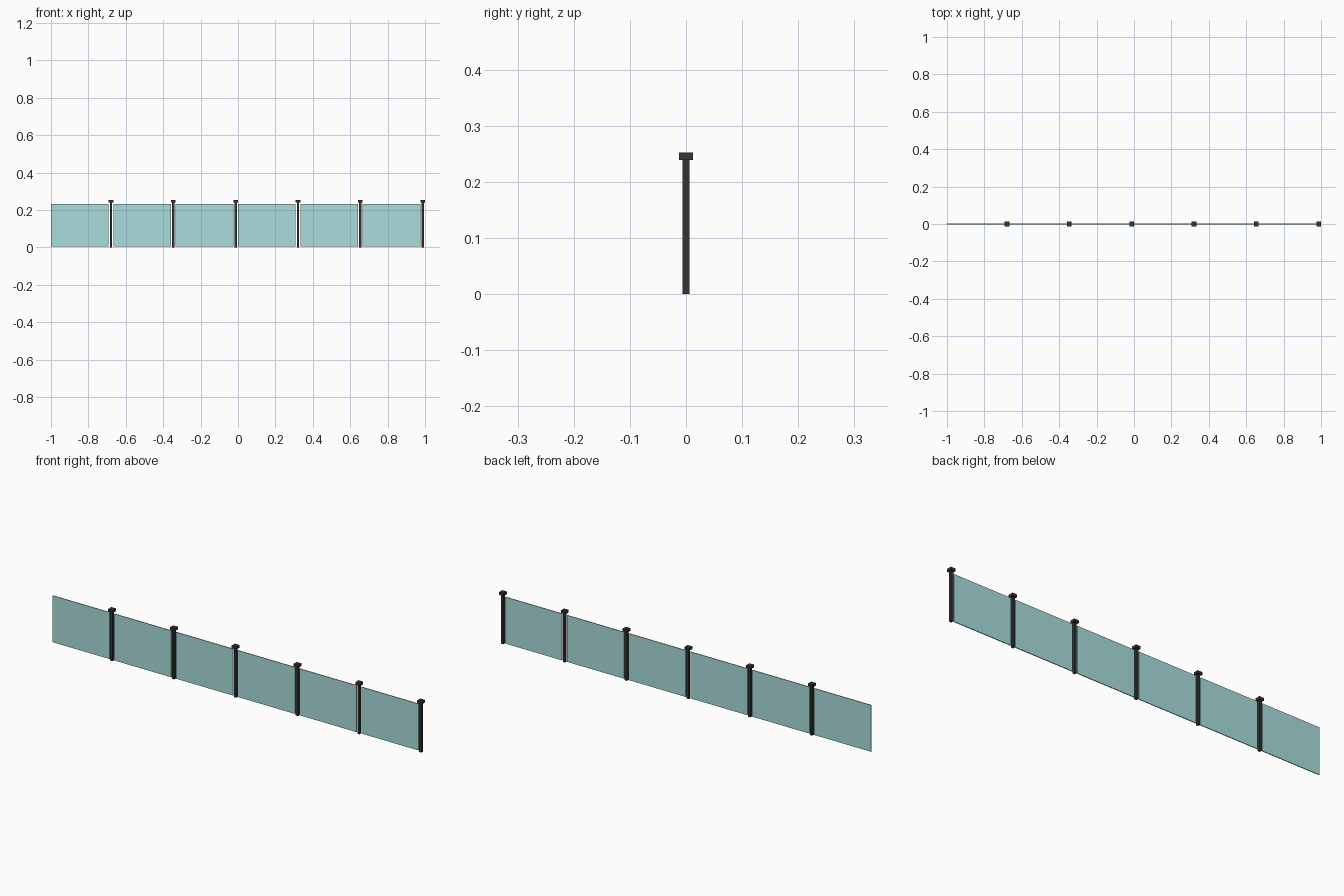
import bpy

if "Cube" in bpy.data.objects:
    bpy.data.objects.remove(bpy.data.objects["Cube"])

BAYS = 6
PITCH = 2.0 / BAYS


def material(name, rgba):
    m = bpy.data.materials.new(name)
    m.diffuse_color = rgba
    m.use_nodes = True
    m.node_tree.nodes["Principled BSDF"].inputs["Base Color"].default_value = m.diffuse_color
    return m


def box(name, x0, x1, depth, z0, z1, mat):
    bpy.ops.mesh.primitive_cube_add(size=1, location=((x0 + x1) / 2, 0, (z0 + z1) / 2))
    o = bpy.context.object
    o.name = name
    o.scale = (x1 - x0, depth, z1 - z0)
    bpy.ops.object.transform_apply(location=False, rotation=False, scale=True)
    o.data.materials.append(mat)
    return o


glass = material("tinted_glass", (0.40, 0.72, 0.72, 0.5))
metal = material("dark_metal", (0.035, 0.035, 0.035, 1))

for i in range(BAYS):
    left = -1 + i * PITCH
    right = left + PITCH
    # glass pane, starting at the left end of the bay
    box(f"glass_panel_{i + 1}", left, left + 0.308, 0.004, 0.004, 0.231, glass)
    # square post with a wider cap, set in the gap after each pane
    post_x = left + 0.3208 if i < BAYS - 1 else right - 0.0125
    box(f"post_{i + 1}", post_x - 0.006, post_x + 0.006, 0.0125, 0.0, 0.239, metal)
    box(f"post_cap_{i + 1}", post_x - 0.0125, post_x + 0.0125, 0.025, 0.239, 0.252, metal)
